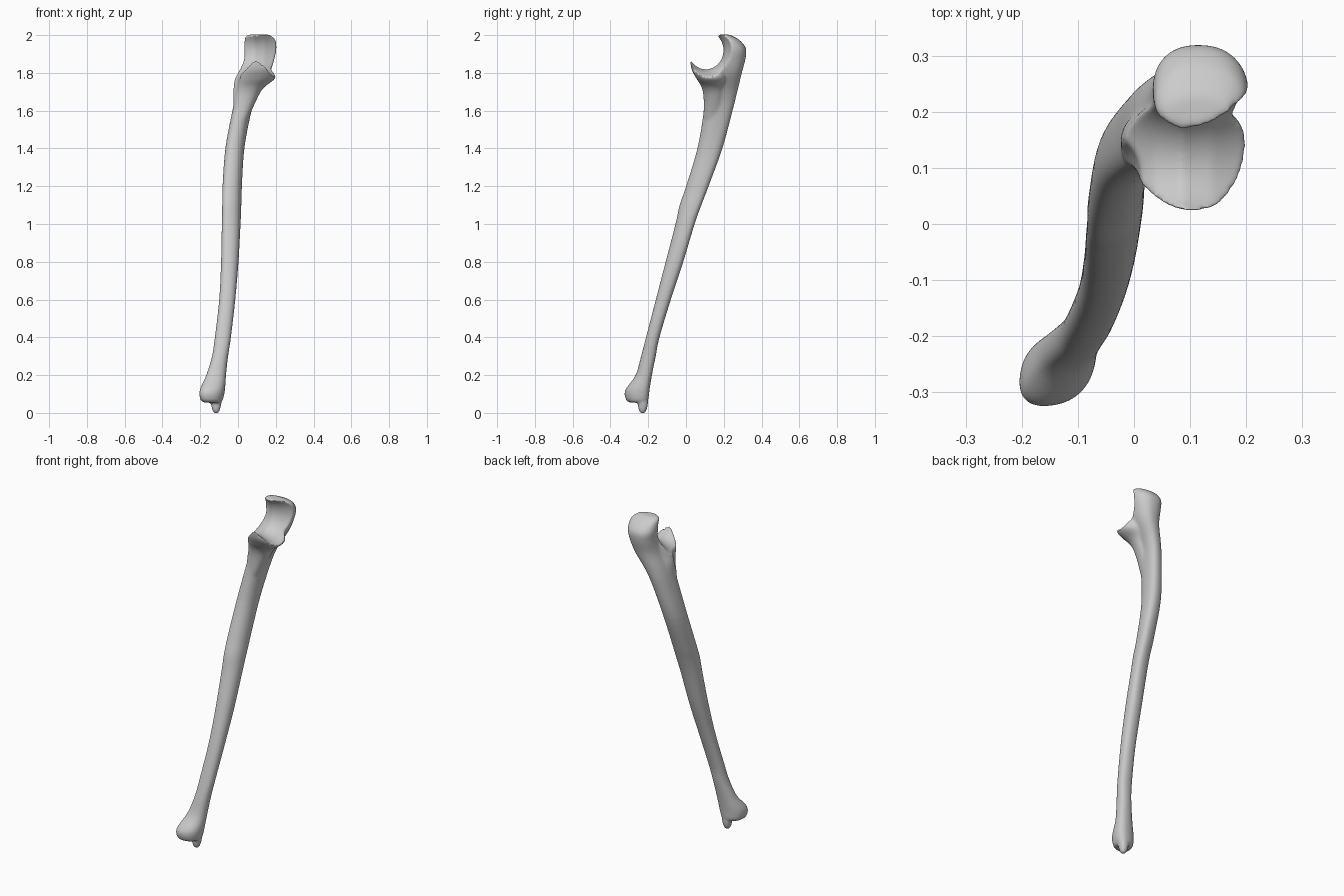
import bpy, bmesh, math
from mathutils import Matrix

if "Cube" in bpy.data.objects:
    bpy.data.objects.remove(bpy.data.objects["Cube"])

mat = bpy.data.materials.new("bone_grey")
mat.use_nodes = True
COLOUR = (0.6, 0.6, 0.6, 1)
mat.diffuse_color = COLOUR
mat.node_tree.nodes["Principled BSDF"].inputs["Base Color"].default_value = COLOUR

SIDES = 40


def spline(p0, p1, p2, p3, t):
    """Catmull-Rom blend of four stations."""
    return [0.5 * (2 * b + (c - a) * t + (2 * a - 5 * b + 4 * c - d) * t * t
                   + (3 * b - a - 3 * c + d) * t ** 3)
            for a, b, c, d in zip(p0, p1, p2, p3)]


def squarish(v):
    """Fill out the corners of an oval a little."""
    return math.copysign(abs(v) ** .87, v)


def loft(bm, stations, steps=5):
    """Closed loft of ovals; station = z, left x, right x, front y, back y, skew."""
    pts = [stations[0]] + stations + [stations[-1]]
    rows = [spline(*pts[i:i + 4], k / steps)
            for i in range(len(stations) - 1) for k in range(steps)] + [stations[-1]]
    rings = []
    for z, x0, x1, y0, y1, skew in rows:
        ring = []
        for k in range(SIDES):
            a = math.tau * k / SIDES
            ring.append(bm.verts.new((
                (x0 + x1) / 2 + (x1 - x0) / 2 * squarish(math.cos(a)),
                (y0 + y1) / 2 + (y1 - y0) / 2 * squarish(math.sin(a + skew)), z)))
        rings.append(ring)
    for lo, hi in zip(rings, rings[1:]):
        for k in range(SIDES):
            n = (k + 1) % SIDES
            bm.faces.new((lo[k], lo[n], hi[n], hi[k]))
    bm.faces.new(rings[0][::-1])
    bm.faces.new(rings[-1])


def make_object(name, bm):
    bmesh.ops.recalc_face_normals(bm, faces=bm.faces)
    mesh = bpy.data.meshes.new(name)
    bm.to_mesh(mesh)
    bm.free()
    mesh.materials.append(mat)
    obj = bpy.data.objects.new(name, mesh)
    bpy.context.collection.objects.link(obj)
    return obj


bm = bmesh.new()

# Lower head, shaft and the hooked upper end
loft(bm, [
    (.055, -.18, -.092, -.298, -.215, .25),
    (.07, -.199, -.08, -.318, -.2, .3),
    (.12, -.203, -.069, -.322, -.193, .3),
    (.2, -.168, -.063, -.267, -.18, .2),
    (.3, -.138, -.052, -.238, -.16, .12),
    (.4, -.123, -.037, -.212, -.14, .1),
    (.6, -.1, -.014, -.16, -.08, .12),
    (.8, -.09, .003, -.108, -.014, .2),
    (1.0, -.086, .014, -.056, .046, .33),
    (1.1, -.084, .018, -.034, .082, .38),
    (1.2, -.082, .021, 0, .12, .35),
    (1.4, -.067, .034, .06, .193, .25),
    (1.6, -.03, .072, .094, .247, .25),
    (1.7, -.008, .107, .1, .272, .25),
    (1.8, .022, .167, .11, .296, .15),
    (1.88, .034, .195, .14, .316, 0),
    (1.93, .033, .205, .15, .317, -.05),
    (1.97, .035, .203, .15, .288, -.05),
    (1.99, .039, .187, .16, .257, 0),
    (2.003, .058, .167, .174, .227, 0),
])

# Small spike under the lower head
loft(bm, [
    (-.003, -.124, -.106, -.237, -.223, 0),
    (.012, -.135, -.097, -.249, -.21, 0),
    (.05, -.143, -.088, -.256, -.201, 0),
    (.12, -.145, -.085, -.26, -.2, 0),
])

# Front shelf of the joint
loft(bm, [
    (1.5, -.03, .03, .09, .18, .1),
    (1.65, -.024, .095, .094, .2, .1),
    (1.72, -.024, .135, .084, .21, .05),
    (1.77, -.018, .196, .055, .22, 0),
    (1.82, -.008, .201, .029, .225, -.1),
    (1.88, .0, .195, .022, .225, -.1),
])
bone = make_object("forearm_bone", bm)

# Spool-shaped cutter: leaves a raised ridge along the middle of the joint notch
bm = bmesh.new()
profile = [(-.1, .2), (-.01, .152), (.035, .12), (.085, .1),
           (.14, .115), (.19, .14), (.28, .18)]
verts = [bm.verts.new((x, .105, 1.92 + r)) for x, r in profile]
ends = [bm.verts.new((profile[i][0], .105, 1.92)) for i in (0, -1)]
chain = [ends[0]] + verts + [ends[1]]
edges = [bm.edges.new(pair) for pair in zip(chain, chain[1:])]
bmesh.ops.spin(bm, geom=chain + edges, cent=(0, .105, 1.92), axis=(1, 0, 0),
               angle=math.tau, steps=64)
bmesh.ops.remove_doubles(bm, verts=bm.verts, dist=.0005)
bmesh.ops.scale(bm, vec=(1, .92, 1), verts=bm.verts, space=Matrix.Translation((0, -.105, 0)))
notch = make_object("notch_cutter", bm)

# Tapered cutter for the shallow hollow on the side of the shelf
bm = bmesh.new()
bmesh.ops.create_cone(bm, cap_ends=True, segments=48, radius1=.055, radius2=.09,
                      depth=.2, matrix=Matrix.Translation((-.066, .09, 1.75)))
hollow = make_object("side_hollow_cutter", bm)


# Fuse the parts, carve the hollows, then soften everything
def remesh():
    mod = bone.modifiers.new("fuse", 'REMESH')
    mod.mode = 'VOXEL'
    mod.voxel_size = .005


remesh()
for cutter in (notch, hollow):
    cutter.hide_render = True
    cut = bone.modifiers.new("carve", 'BOOLEAN')
    cut.operation = 'DIFFERENCE'
    cut.solver = 'EXACT'
    cut.object = cutter
remesh()
soft = bone.modifiers.new("soften", 'SMOOTH')
soft.factor = .5
soft.iterations = 16

bpy.ops.object.select_all(action='DESELECT')
bone.select_set(True)
bpy.context.view_layer.objects.active = bone
for mod in list(bone.modifiers):
    bpy.ops.object.modifier_apply(modifier=mod.name)
for cutter in (notch, hollow):
    bpy.data.objects.remove(cutter)
bpy.ops.object.shade_smooth()
